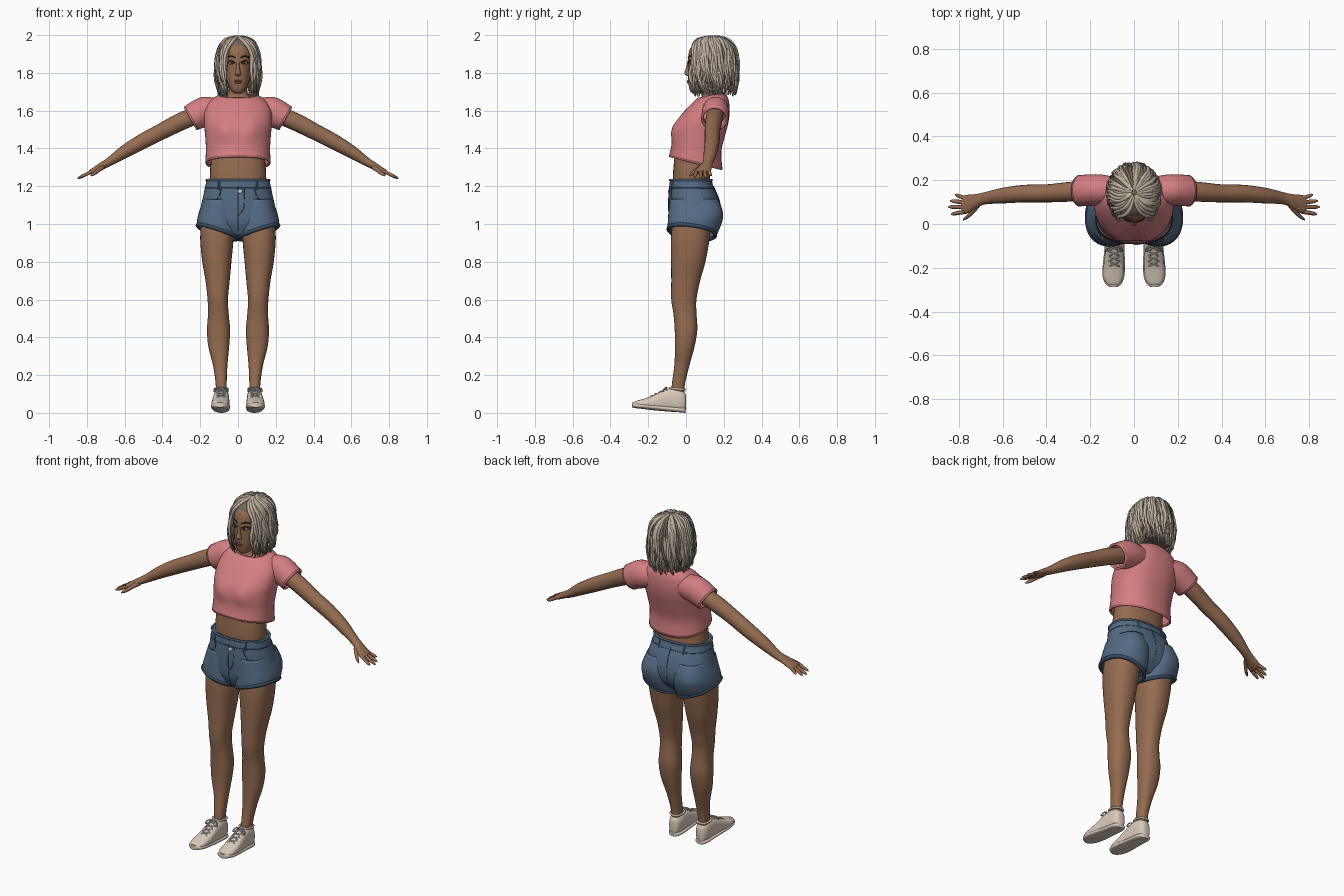
import bpy, bmesh, math, random
from math import sin, cos, pi
from mathutils import Vector
from mathutils.bvhtree import BVHTree

random.seed(4)
if "Cube" in bpy.data.objects:
    bpy.data.objects.remove(bpy.data.objects["Cube"])


def material(name, *rgb):
    m = bpy.data.materials.new(name)
    m.use_nodes = True
    m.diffuse_color = (*rgb, 1)
    m.node_tree.nodes["Principled BSDF"].inputs["Base Color"].default_value = (*rgb, 1)
    return m


SKIN = material("skin", .30, .15, .08)
LIPS = material("lips", .24, .09, .06)
PINK = material("pink cotton", .66, .21, .22)
DENIM = material("denim", .09, .15, .235)
SEAM = material("denim seam", .04, .075, .125)
CREAM = material("cream canvas", .70, .60, .50)
HAIR = material("blonde hair", .52, .44, .35)
ROOT = material("dark hair", .17, .135, .10)
DARK = material("dark brown", .03, .02, .015)
METAL = material("pale metal", .6, .58, .55)


# Helpers: cross-section rules, lofted skins, tubes and balls
def spow(v, p):
    return math.copysign(abs(v) ** (2 / p), v)


def upright(row, a, p=2.3):
    z, cx, hw, yf, yb, tx, ty = (list(row) + [0, 0])[:7]
    dx, dy = hw * spow(cos(a), p), (yb - yf) / 2 * spow(sin(a), p)
    return Vector((cx + dx, (yf + yb) / 2 + dy, z + tx * dx + ty * dy))


def lengthwise(row, a, p=2.7):
    y, cx, hw, zb, zt = row
    return Vector((cx + hw * spow(cos(a), p), y, (zb + zt) / 2 + (zt - zb) / 2 * spow(sin(a), p)))


def sideways(row, a):
    x, y, z, ry, rz = row
    return Vector((x, y + ry * cos(a), z)) + Vector((.5, 0, .87)) * rz * sin(a)


def smooth_rows(rows, steps=4):
    rows = [list(r) + [0] * (max(map(len, rows)) - len(r)) for r in rows]
    out = []
    for i in range(len(rows) - 1):
        p0, p1, p2, p3 = rows[max(i - 1, 0)], rows[i], rows[i + 1], rows[min(i + 2, len(rows) - 1)]
        for k in range(steps):
            t = k / steps
            out.append([b + .5 * t * (c - a + t * (2 * a - 5 * b + 4 * c - d + t * (3 * (b - c) + d - a)))
                        for a, b, c, d in zip(p0, p1, p2, p3)])
    return out + [rows[-1]]


def loft(name, rows, rule, mat, mirror=False, caps=True, thick=0, bump=None, n=32):
    bm = bmesh.new()
    rings = [[bm.verts.new(rule(r, 2 * pi * i / n)) for i in range(n)] for r in smooth_rows(rows)]
    for lo, hi in zip(rings, rings[1:]):
        for i in range(n):
            j = (i + 1) % n
            bm.faces.new((lo[i], lo[j], hi[j], hi[i]))
    if caps:
        bm.faces.new(rings[0])
        bm.faces.new(rings[-1])
    if bump:
        for v in bm.verts:
            v.co += bump(v.co)
    bmesh.ops.recalc_face_normals(bm, faces=bm.faces)
    mesh = bpy.data.meshes.new(name)
    bm.to_mesh(mesh)
    bm.free()
    return place(name, mesh, mat, mirror, thick)


def place(name, data, mat, mirror=False, thick=0):
    ob = bpy.data.objects.new(name, data)
    bpy.context.collection.objects.link(ob)
    data.materials.append(mat)
    if thick:
        ob.modifiers.new("thickness", 'SOLIDIFY').thickness = thick
    if mirror:
        ob.modifiers.new("mirror", 'MIRROR')
    return ob


def tube(name, paths, r, mat, mirror=False, cyclic=False, taper=False):
    cu = bpy.data.curves.new(name, 'CURVE')
    cu.dimensions, cu.bevel_depth, cu.bevel_resolution, cu.resolution_u = '3D', r, 1, 3
    paths = [[Vector(p) for p in path] for path in paths]
    if mirror:
        paths += [[Vector((-p.x, p.y, p.z)) for p in path] for path in paths]
    for path in paths:
        s = cu.splines.new('NURBS')
        s.points.add(len(path) - 1)
        s.use_cyclic_u, s.use_endpoint_u, s.order_u = cyclic, not cyclic, 3
        for i, p in enumerate(path):
            s.points[i].co = (*p, 1)
            s.points[i].radius = 1 - .75 * (i / (len(path) - 1)) ** 3 if taper else 1
    cu.use_fill_caps = not cyclic
    return place(name, cu, mat)


def band(name, row, rule, r, mat, mirror=False):
    return tube(name, [[rule(row, 2 * pi * i / 32) for i in range(32)]], r, mat, mirror, True)


def ball(name, loc, size, mat, mirror=False):
    bm = bmesh.new()
    bmesh.ops.create_uvsphere(bm, u_segments=16, v_segments=10, radius=1)
    for v in bm.verts:
        v.co = Vector(loc) + v.co * Vector(size)
    mesh = bpy.data.meshes.new(name)
    bm.to_mesh(mesh)
    bm.free()
    return place(name, mesh, mat, mirror)


def on_surface(ob, side=-1):
    tree = BVHTree.FromPolygons([v.co for v in ob.data.vertices], [p.vertices for p in ob.data.polygons])

    def hit(x, z):
        p = tree.ray_cast(Vector((x, side * 2, z)), Vector((0, -side, 0)))[0]
        return p if p else Vector((x, 0, z))
    return hit


# Body: torso with neck, legs, arms and hands
loft("torso", [(1.12, 0, .15, -.07, .13), (1.22, 0, .15, -.07, .13), (1.28, 0, .148, -.068, .125),
               (1.36, 0, .143, -.06, .14), (1.5, 0, .145, -.04, .18), (1.6, 0, .125, .02, .195),
               (1.655, 0, .085, .07, .19), (1.69, 0, .052, .085, .175), (1.77, 0, .047, .06, .16)], upright, SKIN)
loft("leg", [(1.02, .11, .085, -.07, .14), (.92, .112, .088, -.08, .125), (.8, .112, .077, -.079, .103),
             (.7, .108, .064, -.078, .075), (.6, .107, .054, -.078, .055), (.52, .104, .055, -.066, .056),
             (.44, .103, .061, -.06, .06), (.35, .102, .055, -.058, .045), (.25, .094, .038, -.062, .018),
             (.15, .089, .029, -.075, -.006), (.07, .088, .03, -.08, -.01)], upright, SKIN, True)
loft("arm", [(.18, .155, 1.592, .045, .045), (.3, .147, 1.543, .045, .047), (.4, .14, 1.492, .041, .043),
             (.5, .139, 1.44, .04, .041), (.6, .13, 1.383, .036, .034), (.68, .118, 1.33, .028, .023),
             (.72, .105, 1.308, .032, .019), (.765, .09, 1.282, .043, .015), (.785, .088, 1.272, .038, .011)],
     sideways, SKIN, True, n=20)
for name, y, tip_y, reach in (("index", .056, .046, .06), ("middle", .077, .078, .072),
                              ("ring", .098, .105, .064), ("little", .118, .132, .043)):
    loft(name + "_finger", [(.77 + reach * t, y + (tip_y - y) * t, 1.28 - reach * .5 * t, r, r)
                            for t, r in ((0, .01), (.5, .0095), (.9, .008), (1.1, .003))], sideways, SKIN, True, n=10)
loft("thumb", [(.71, .09, 1.305, .016, .014), (.735, .06, 1.288, .014, .012), (.76, .035, 1.268, .01, .01),
               (.78, .02, 1.255, .004, .004)], sideways, SKIN, True, n=10)

# Head and face
head = loft("head", [(1.692, 0, .018, .035, .075), (1.705, 0, .034, .021, .11), (1.74, 0, .053, .013, .16),
                     (1.78, 0, .066, .011, .2), (1.83, 0, .074, .011, .23), (1.88, 0, .077, .011, .24),
                     (1.93, 0, .071, .023, .235), (1.965, 0, .05, .06, .2), (1.98, 0, .015, .1, .16)], upright, SKIN)
face = on_surface(head)
loft("nose", [(1.783, 0, .008, .008, .03), (1.79, 0, .016, -.004, .03), (1.802, 0, .014, -.009, .03),
              (1.83, 0, .009, .001, .03), (1.865, 0, .008, .009, .03)], upright, SKIN, n=16)
ball("ear", (.076, .125, 1.83), (.01, .018, .03), SKIN, True)
ball("upper_lip", face(0, 1.758), (.022, .006, .005), LIPS)
ball("lower_lip", face(0, 1.749), (.019, .007, .006), LIPS)
ball("eye_white", face(.034, 1.853), (.016, .004, .007), METAL, True)
ball("iris", face(.033, 1.853) + Vector((0, -.002, 0)), (.007, .004, .007), DARK, True)


def face_line(name, x0, x1, z, arch, r):
    pts = [(x0 + (x1 - x0) * i / 6, z + arch * sin(pi * i / 6)) for i in range(7)]
    tube(name, [[face(*p) + Vector((0, -.001, 0)) for p in pts]], r, DARK, True)


face_line("upper_lashes", .016, .055, 1.854, .011, .003)
face_line("lower_lashes", .018, .052, 1.851, -.006, .0015)
face_line("eyebrow", .014, .06, 1.88, .009, .0035)

# Wavy bob: dark inner shell with swept strands on top
loft("hair_shell", [(1.72, 0, .08, .11, .24), (1.8, 0, .1, .085, .262), (1.88, 0, .101, .06, .264),
                    (1.94, 0, .09, .035, .245), (1.972, 0, .062, .06, .21), (1.987, 0, .02, .1, .17)], upright, ROOT)
PROFILE = smooth_rows([(.08, 1.99), (.55, 1.977), (.85, 1.935), (.97, 1.87), (1.03, 1.8), (.99, 1.745), (.9, 1.695)], 2)


def strand(az, lift):
    front = .64 if az > 0 else -.6
    end = front + az * .8 if abs(az) < 1.6 else az
    phase, drop = random.uniform(0, 6), random.uniform(-.02, .012)
    pts = []
    for i, (r, z) in enumerate(PROFILE):
        t = i / (len(PROFILE) - 1)
        a = az + (end - az) * min(1, t * 2.6) + .09 * t * sin(t * 15 + phase)
        r = r * lift + .05 * t * cos(t * 15 + phase)
        y = .145 - (.15 if cos(a) > 0 else .132) * r * cos(a)
        pts.append((.118 * r * sin(a), y, z - drop * t - (1 - lift) * .12))
    return pts


COUNT = 170
locks = [strand(-pi + 2 * pi * (i + random.random()) / COUNT, random.uniform(.9, 1.01)) for i in range(COUNT)]
tube("light_hair_locks", [s for i, s in enumerate(locks) if i % 4], .0095, HAIR, taper=True)
tube("dark_hair_locks", locks[::4], .008, ROOT, taper=True)


# Cropped T-shirt
def bust(co):
    if co.y > .05:
        return Vector()
    return Vector((0, -.016 * math.exp(-((abs(co.x) - .07) / .045) ** 2 - ((co.z - 1.5) / .055) ** 2), 0))


hem = (1.325, 0, .168, -.085, .188, 0, -.25)
neckline = (1.678, 0, .098, .062, .2, 0, .22)
loft("shirt_body", [hem, (1.4, 0, .165, -.072, .182, 0, -.12), (1.48, 0, .17, -.066, .205),
                    (1.54, 0, .176, -.045, .22), (1.6, 0, .172, .0, .226), (1.65, 0, .145, .04, .22, 0, .1),
                    neckline], upright, PINK, caps=False, thick=-.005, bump=bust, n=48)
cuff = (.248, .152, 1.56, .066, .066)
loft("sleeve", [(.09, .155, 1.61, .055, .062), (.15, .157, 1.603, .064, .074), (.2, .155, 1.585, .067, .072), cuff],
     sideways, PINK, True, caps=False, thick=-.005)
band("shirt_hem", hem, upright, .006, PINK)
band("neck_rib", neckline, upright, .006, PINK)
band("sleeve_hem", cuff, sideways, .007, PINK, True)

# Denim shorts
waist = (1.232, 0, .168, -.085, .137)
hips = loft("shorts_hips", [waist, (1.2, 0, .173, -.088, .145), (1.14, 0, .186, -.092, .172),
                            (1.07, 0, .2, -.092, .186), (1.0, 0, .195, -.085, .17), (.945, 0, .1, -.06, .12)],
            upright, DENIM, n=48)
leg_hem = (.958, .108, .106, -.093, .155, .33, -.13)
loft("shorts_leg", [(1.13, .098, .08, -.08, .165), (1.06, .103, .098, -.088, .191, .05),
                    (1.01, .106, .104, -.091, .183, .2, -.06), leg_hem],
     upright, DENIM, True, caps=False, thick=-.005)
band("shorts_cuff", leg_hem, upright, .011, SEAM, True)
band("waistband_edge", waist, upright, .006, DENIM)
band("waistband_seam", (1.19, 0, .1755, -.089, .149), upright, .0025, SEAM)
front, back = on_surface(hips), on_surface(hips, 1)
tube("pocket_seam", [[front(x, z) for x, z in ((.09, 1.185), (.095, 1.145), (.12, 1.125), (.155, 1.118), (.18, 1.118))]],
     .003, SEAM, True)
tube("fly_seam", [[front(0, 1.2 - .03 * i) for i in range(9)],
                  [front(x, z) for x, z in ((.035, 1.19), (.035, 1.1), (.02, 1.06), (0, 1.045))]], .0025, SEAM)
tube("back_seam", [[back(0, 1.2 - .03 * i) for i in range(8)]], .0025, SEAM)
tube("belt_loops", [[f(x, 1.225 - .015 * i) for i in range(4)] for f, x in ((front, .1), (back, .08))], .005, DENIM, True)
ball("waist_button", front(.012, 1.172), (.013, .006, .012), METAL)
ball("pocket_rivet", front(.098, 1.14), (.005, .004, .005), METAL, True)

# Canvas shoes: upper, sole, collar and laces
shoe = [(0, .088, .016, .02, .09), (-.008, .088, .028, .01, .11), (-.035, .088, .037, .004, .126),
        (-.08, .088, .04, .006, .132), (-.13, .09, .043, .01, .115), (-.19, .092, .047, .016, .086),
        (-.24, .094, .045, .022, .07), (-.272, .094, .032, .026, .06), (-.285, .094, .014, .03, .05)]
loft("shoe_upper", shoe, lengthwise, CREAM, True)
loft("shoe_sole", [(y - .002, cx, hw + .004, .1 * -y, .1 * -y + .027) for y, cx, hw, _, _ in shoe], lengthwise, CREAM, True)
band("shoe_collar", (.127, .088, .034, -.085, -.006, 0, -.1), upright, .006, CREAM, True)
rungs = []
for i in range(4):
    y, z = -.1 - .024 * i, .131 - .0115 * i
    for s in (-1, 1):
        rungs.append([(.09 - s * .026, y, z - .01), (.09, y - .01, z + .004), (.09 + s * .026, y - .022, z - .018)])
for s in (-1, 1):
    rungs.append([(.09, -.1, .134), (.09 + s * .03, -.108, .138), (.09 + s * .042, -.125, .11),
                  (.09 + s * .02, -.122, .122), (.09, -.102, .134)])
tube("shoe_laces", rungs, .0035, METAL, True)

# Smooth shading with crisp edges kept
bpy.ops.object.select_all(action='DESELECT')
for ob in bpy.context.scene.objects:
    if ob.type == 'MESH':
        ob.select_set(True)
        bpy.context.view_layer.objects.active = ob
bpy.ops.object.shade_smooth_by_angle(angle=math.radians(50))
